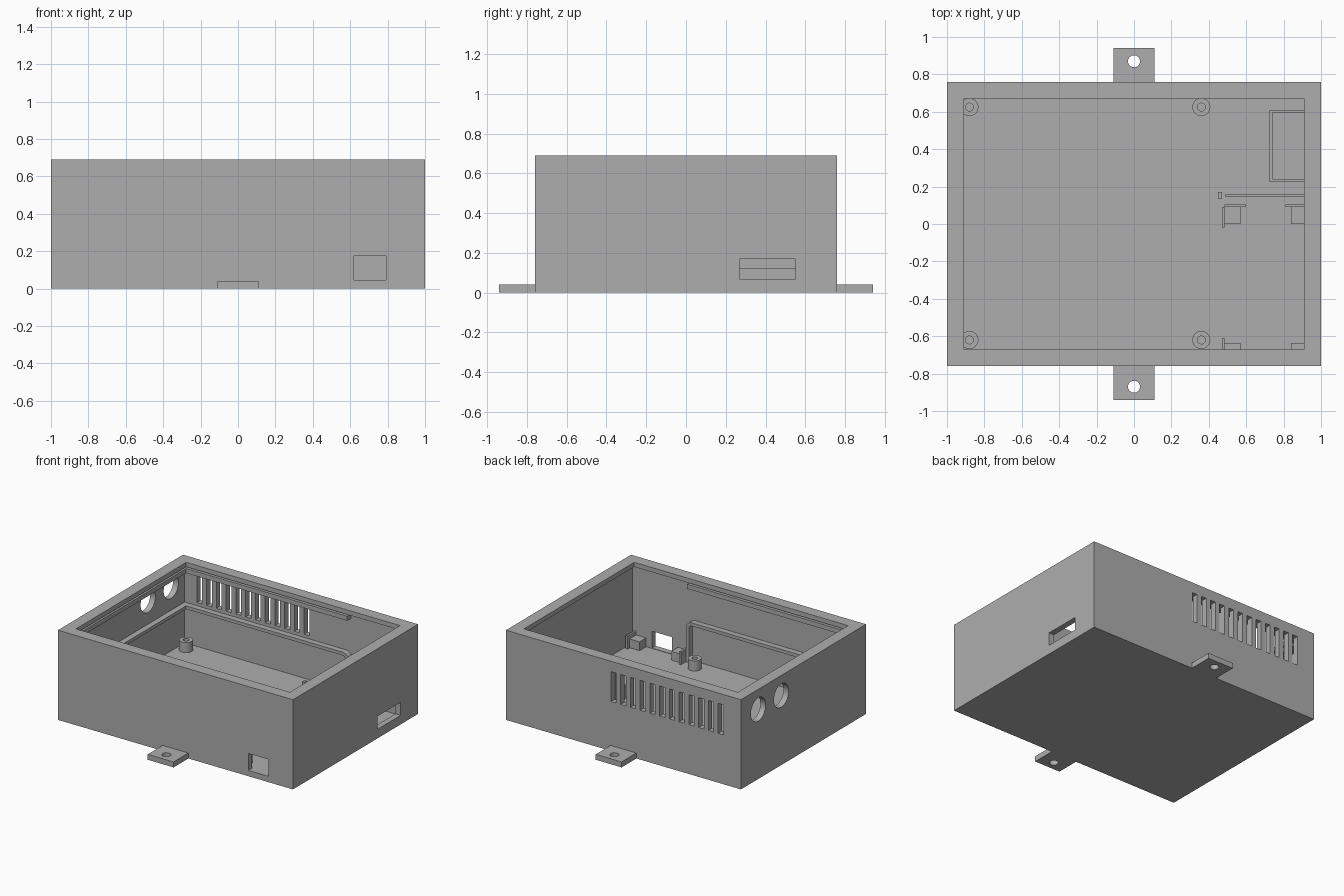
import bpy, bmesh, math

cube = bpy.data.objects.get("Cube")
if cube:
    bpy.data.objects.remove(cube, do_unlink=True)

grey = bpy.data.materials.new("light grey plastic")
grey.use_nodes = True
COLOUR = (0.42, 0.42, 0.42, 1)
grey.diffuse_color = COLOUR
grey.node_tree.nodes["Principled BSDF"].inputs["Base Color"].default_value = COLOUR

# Main dimensions
LX, LY, H = 1.0, 0.76, 0.69
WX, WY = 0.955, 0.715      # inner wall faces
RX, RY = 0.91, 0.67        # rim opening and ribs
FLOOR = 0.042


def finish(name, bm):
    bmesh.ops.recalc_face_normals(bm, faces=bm.faces)
    mesh = bpy.data.meshes.new(name)
    bm.to_mesh(mesh)
    bm.free()
    mesh.materials.append(grey)
    obj = bpy.data.objects.new(name, mesh)
    bpy.context.collection.objects.link(obj)
    return obj


def box(name, x, y, z):
    bm = bmesh.new()
    bmesh.ops.create_cube(bm, size=1)
    for v in bm.verts:
        for i, (a, b) in enumerate((x, y, z)):
            v.co[i] = (a + b) / 2 + v.co[i] * (b - a)
    return finish(name, bm)


def prism(name, pts, to_3d, offset):
    bm = bmesh.new()
    face = bm.faces.new([bm.verts.new(to_3d(a, b)) for a, b in pts])
    ext = bmesh.ops.extrude_face_region(bm, geom=[face])
    verts = [e for e in ext["geom"] if isinstance(e, bmesh.types.BMVert)]
    bmesh.ops.translate(bm, verts=verts, vec=offset)
    return finish(name, bm)


def circle(a, b, r, n=32):
    return [(a + r * math.cos(math.tau * i / n), b + r * math.sin(math.tau * i / n))
            for i in range(n)]


def upright(name, x, y, r, z0, z1):
    return prism(name, circle(x, y, r), lambda a, b: (a, b, z0), (0, 0, z1 - z0))


def smooth(obj):
    bpy.context.view_layer.objects.active = obj
    bpy.ops.object.select_all(action='DESELECT')
    obj.select_set(True)
    bpy.ops.object.shade_smooth_by_angle(angle=math.radians(30))


def cut(obj, cutter):
    cutter.hide_render = True
    mod = obj.modifiers.new("cut", 'BOOLEAN')
    mod.operation = 'DIFFERENCE'
    mod.solver = 'EXACT'
    mod.object = cutter
    bpy.context.view_layer.objects.active = obj
    bpy.ops.object.modifier_apply(modifier=mod.name)
    bpy.data.objects.remove(cutter, do_unlink=True)


# Case shell with an overhanging rim
case = box("case", (-LX, LX), (-LY, LY), (0, H))
cut(case, box("cavity", (-WX, WX), (-WY, WY), (FLOOR, 0.655)))
cut(case, box("opening", (-RX, RX), (-RY, RY), (0.6, 0.8)))

# Vent slots in the back wall
for i in range(12):
    x = 0.085 - i * 0.083
    cut(case, box("vent", (x - 0.022, x + 0.022), (0.69, 0.8), (0.38, 0.61)))

# Cable holes in one side, socket openings in the other side and the front
for y in (0.27, 0.55):
    cut(case, prism("cable_hole", circle(y, 0.535, 0.09),
                    lambda a, b: (-1.05, a, b), (0.12, 0, 0)))
cut(case, box("side_port", (0.93, 1.05), (0.27, 0.55), (0.07, 0.17)))
cut(case, box("front_port", (0.62, 0.79), (-0.8, -0.69), (0.045, 0.175)))
smooth(case)

# Mounting tabs
for name, s in (("front_tab", -1), ("back_tab", 1)):
    tab = box(name, (-0.11, 0.11), sorted((s * LY, s * 0.94)), (0, 0.042))
    cut(tab, upright("screw_hole", 0, s * 0.87, 0.032, -0.1, 0.1))
    smooth(tab)

# Lid rails and rounded support ribs along the front, back and far side
END, TOP, R = 0.47, 0.355, 0.05


def arc(r):
    return [(END - R + r * math.sin(t * math.pi / 16), TOP - R + r * math.cos(t * math.pi / 16))
            for t in range(9)]


rib = ([(-WX, TOP)] + arc(R) + [(END, FLOOR), (END - 0.025, FLOOR)]
       + arc(R - 0.025)[::-1] + [(-WX, TOP - 0.025)])
for name, s in (("front", -1), ("back", 1)):
    span = sorted((s * WY, s * RY))
    box(name + "_rail", (-WX, END - 0.01), span, (0.607, 0.642))
    smooth(prism(name + "_rib", rib, lambda a, b: (a, s * WY, b), (0, s * (RY - WY), 0)))
box("side_rail", (-WX, -RX), (-RY, RY), (0.607, 0.642))
box("side_rib", (-WX, -RX), (-RY, RY), (TOP - 0.025, TOP))

# Hollow screw posts
for x in (-0.88, 0.36):
    for y in (-0.62, 0.625):
        post = upright("screw_post", x, y, 0.048, FLOOR, 0.12)
        cut(post, upright("post_hole", x, y, 0.021, FLOOR + 0.005, 0.2))
        smooth(post)

# Low frame around the side socket
box("socket_frame_end", (0.725, 0.74), (0.225, 0.61), (FLOOR, 0.125))
for y in (0.225, 0.595):
    box("socket_frame_side", (0.74, WX), (y, y + 0.015), (FLOOR, 0.125))

# Divider with its post
box("divider", (0.49, WX), (0.145, 0.16), (FLOOR, 0.34))
box("divider_post", (0.45, 0.47), (0.135, 0.17), (FLOOR, 0.34))

# Circuit board corner seats: block, end clip and back clip
for x0, x1, c0 in ((0.485, 0.57, 0.47), (0.84, 0.925, 0.925)):
    for y0, y1, c_end in ((0.0, 0.09, -0.02), (-WY, -0.635, -0.61)):
        box("board_seat", (x0, x1), (y0, y1), (FLOOR, 0.11))
        low, high = (c_end, 0.09) if y0 == 0 else (-WY, c_end)
        box("board_clip", (c0, c0 + 0.015), (low, high), (FLOOR, 0.14))
for x0, x1 in ((0.485, 0.6), (0.81, 0.925)):
    box("board_back_clip", (x0, x1), (0.09, 0.105), (FLOOR, 0.14))
